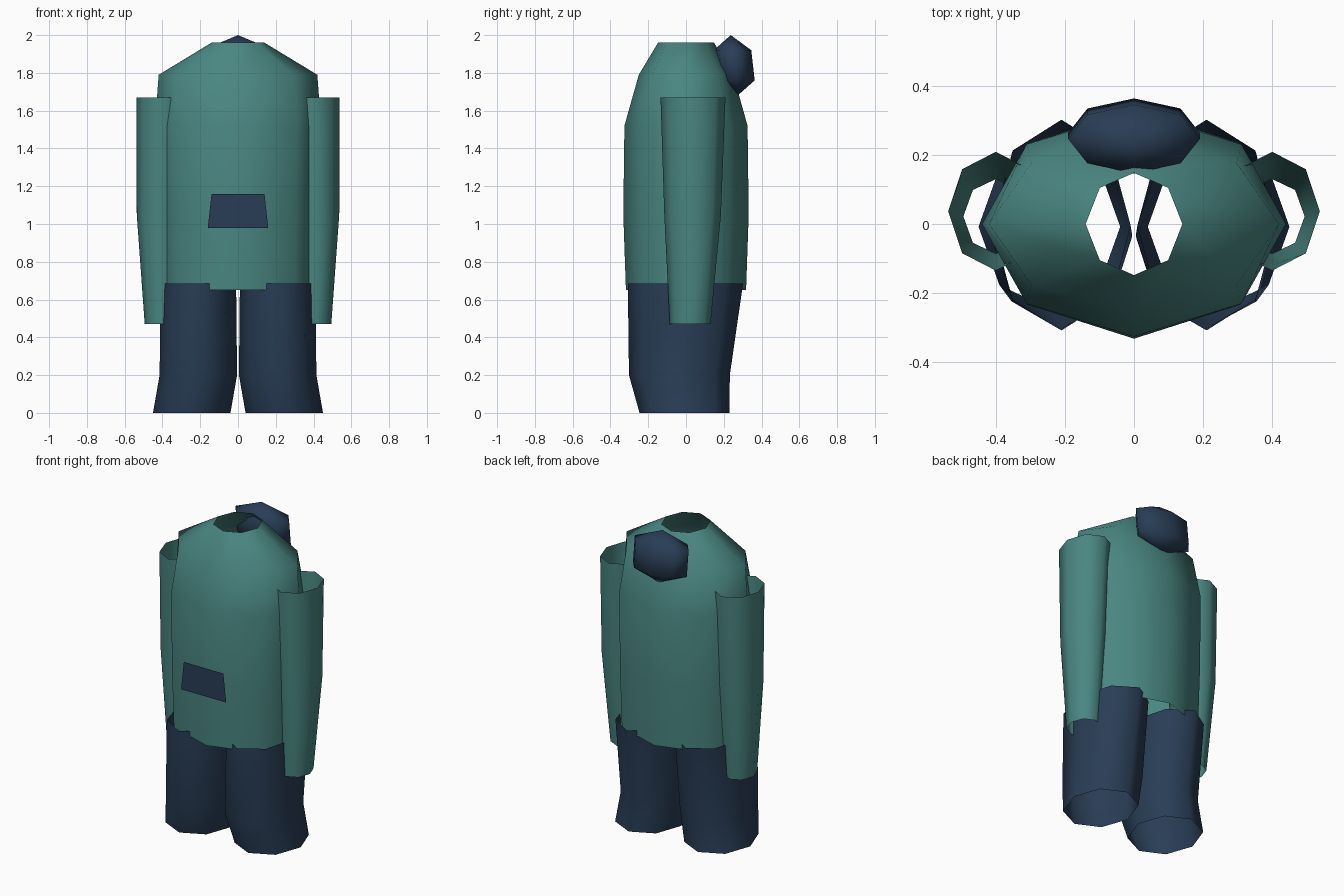
import bpy, bmesh, math

if "Cube" in bpy.data.objects:
    bpy.data.objects.remove(bpy.data.objects["Cube"], do_unlink=True)


def make_material(name, rgb):
    mat = bpy.data.materials.new(name)
    mat.use_nodes = True
    colour = (*rgb, 1.0)
    mat.diffuse_color = colour
    mat.node_tree.nodes["Principled BSDF"].inputs["Base Color"].default_value = colour
    return mat


teal = make_material("teal cloth", (0.068, 0.24, 0.222))
navy = make_material("navy cloth", (0.022, 0.047, 0.092))
SIDES = 8


def finish(name, bm, mat, smooth=True):
    mesh = bpy.data.meshes.new(name)
    bm.to_mesh(mesh)
    bm.free()
    mesh.materials.append(mat)
    for face in mesh.polygons:
        face.use_smooth = smooth
    obj = bpy.data.objects.new(name, mesh)
    bpy.context.collection.objects.link(obj)
    return obj


def tube(name, rings, mat, side=1):
    """Open tube through elliptical rings (z, centre x, centre y, radius x, radius y)."""
    bm = bmesh.new()
    loops = []
    for z, cx, cy, rx, ry in rings:
        angles = [2 * math.pi * i / SIDES for i in range(SIDES)]
        loops.append([bm.verts.new((side * cx + rx * math.cos(a), cy + ry * math.sin(a), z))
                      for a in angles])
    for low, high in zip(loops, loops[1:]):
        for i in range(SIDES):
            j = (i + 1) % SIDES
            bm.faces.new((low[i], low[j], high[j], high[i]))
    return finish(name, bm, mat)


# Torso, open at the neck and the hem
tube("torso", [
    (0.65, 0, 0, 0.42, 0.318),
    (1.05, 0, 0, 0.43, 0.332),
    (1.52, 0, 0, 0.44, 0.326),
    (1.79, 0, 0, 0.42, 0.25),
    (1.96, 0, 0, 0.14, 0.148),
], teal)

# Sleeves and trouser legs, all open tubes
for label, side in (("left", 1), ("right", -1)):
    tube(label + "_sleeve", [
        (0.47, 0.40, 0.022, 0.094, 0.108),
        (1.05, 0.41, 0.035, 0.126, 0.15),
        (1.67, 0.40, 0.037, 0.138, 0.172),
    ], teal, side)
    tube(label + "_trouser_leg", [
        (0.0, 0.245, -0.008, 0.205, 0.238),
        (0.2, 0.21, -0.035, 0.205, 0.267),
        (0.685, 0.21, -0.003, 0.2, 0.305),
    ], navy, side)

# Folded hood behind the neck, leaning slightly
bm = bmesh.new()
bmesh.ops.create_uvsphere(bm, u_segments=SIDES, v_segments=3, radius=1)
for v in bm.verts:
    x, y, z = v.co
    v.co = (x * 0.22, 0.255 + y * 0.115 - z * 0.018, 1.84 + z * 0.16)
finish("hood", bm, navy)

# Flat front pocket
bm = bmesh.new()
corners = [(-0.16, 0.98), (0.16, 0.98), (0.14, 1.16), (-0.14, 1.16)]
bm.faces.new([bm.verts.new((x, -0.348, z)) for x, z in corners])
finish("front_pocket", bm, navy, smooth=False)
